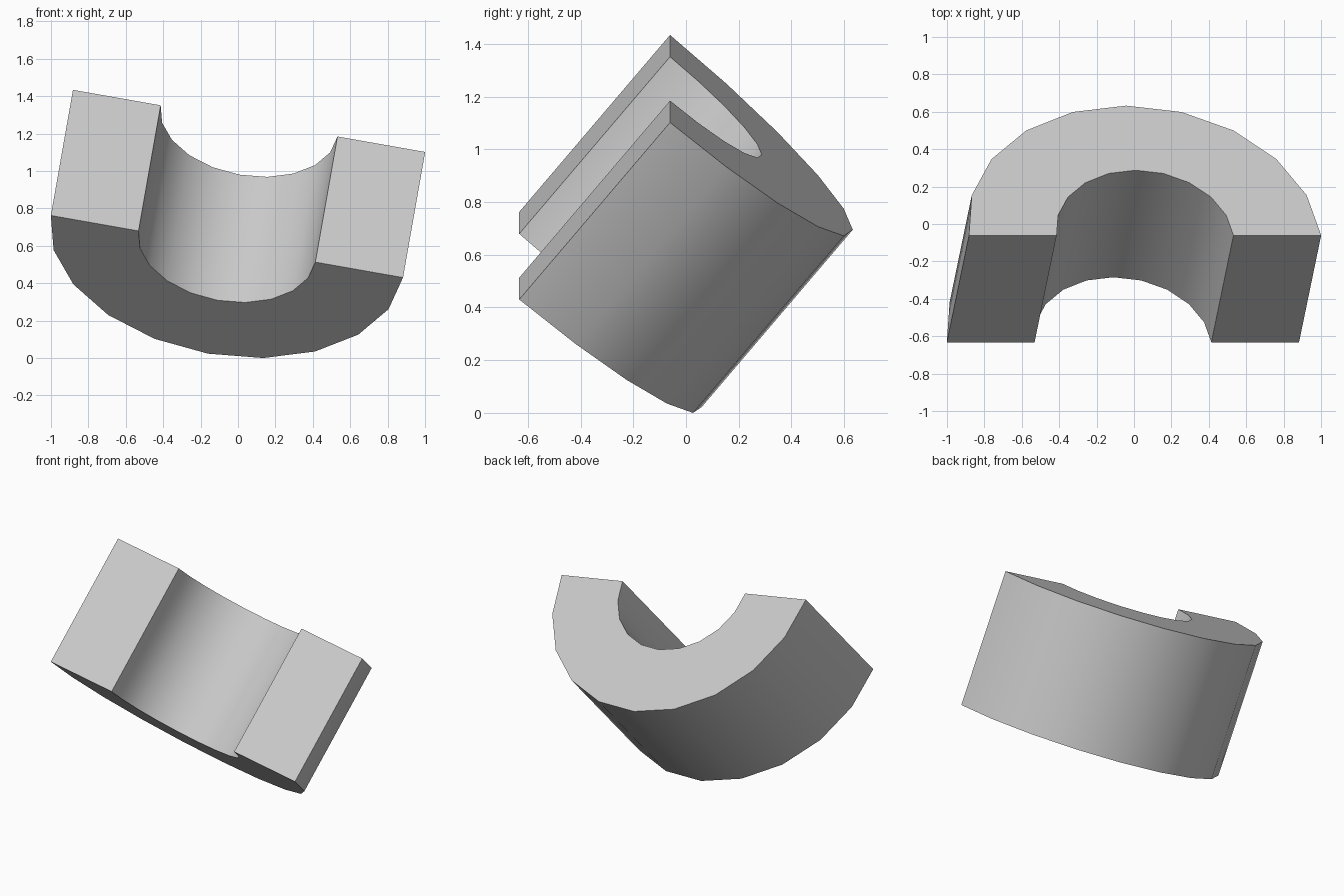
import bpy, bmesh
from math import sin, cos, pi, radians
from mathutils import Euler, Vector

cube = bpy.data.objects.get("Cube")
if cube:
    bpy.data.objects.remove(cube, do_unlink=True)

# Plain grey material
grey = bpy.data.materials.new("light_grey")
grey.use_nodes = True
colour = (0.6, 0.6, 0.6, 1)
grey.diffuse_color = colour
grey.node_tree.nodes["Principled BSDF"].inputs["Base Color"].default_value = colour

WIDTH, BULGE, DEPTH, SEGMENTS = 0.956, 0.905, 0.89, 10


def half_arc(scale):
    """Half ellipse bulging towards +y, from +x to -x."""
    angles = [pi * i / SEGMENTS for i in range(SEGMENTS + 1)]
    return [Vector((WIDTH * scale * cos(a), BULGE * scale * sin(a), 0)) for a in angles]


# Half ring: outer arc joined to an inner arc of half the size, then extruded
bm = bmesh.new()
outline = half_arc(1) + half_arc(0.502)[::-1]
profile = bm.faces.new([bm.verts.new(p) for p in outline])
extruded = bmesh.ops.extrude_face_region(bm, geom=[profile], use_keep_orig=True)
moved = [v for v in extruded["geom"] if isinstance(v, bmesh.types.BMVert)]
bmesh.ops.translate(bm, verts=moved, vec=(0, 0, -DEPTH))
bmesh.ops.recalc_face_normals(bm, faces=bm.faces)

# Tilt the ring, centre it and rest it on the ground
tilt = Euler((radians(-40), radians(10), 0)).to_matrix()
bmesh.ops.rotate(bm, verts=bm.verts, cent=(0, 0, 0), matrix=tilt)
low = [min(v.co[i] for v in bm.verts) for i in range(3)]
high = [max(v.co[i] for v in bm.verts) for i in range(3)]
shift = (-(low[0] + high[0]) / 2, -(low[1] + high[1]) / 2, -low[2])
bmesh.ops.translate(bm, verts=bm.verts, vec=shift)

mesh = bpy.data.meshes.new("half_ring")
bm.to_mesh(mesh)
bm.free()
mesh.materials.append(grey)
half_ring = bpy.data.objects.new("half_ring", mesh)
bpy.context.collection.objects.link(half_ring)

# Smooth curved walls with crisp edges
bpy.ops.object.select_all(action="DESELECT")
half_ring.select_set(True)
bpy.context.view_layer.objects.active = half_ring
bpy.ops.object.shade_smooth_by_angle(angle=radians(30))
